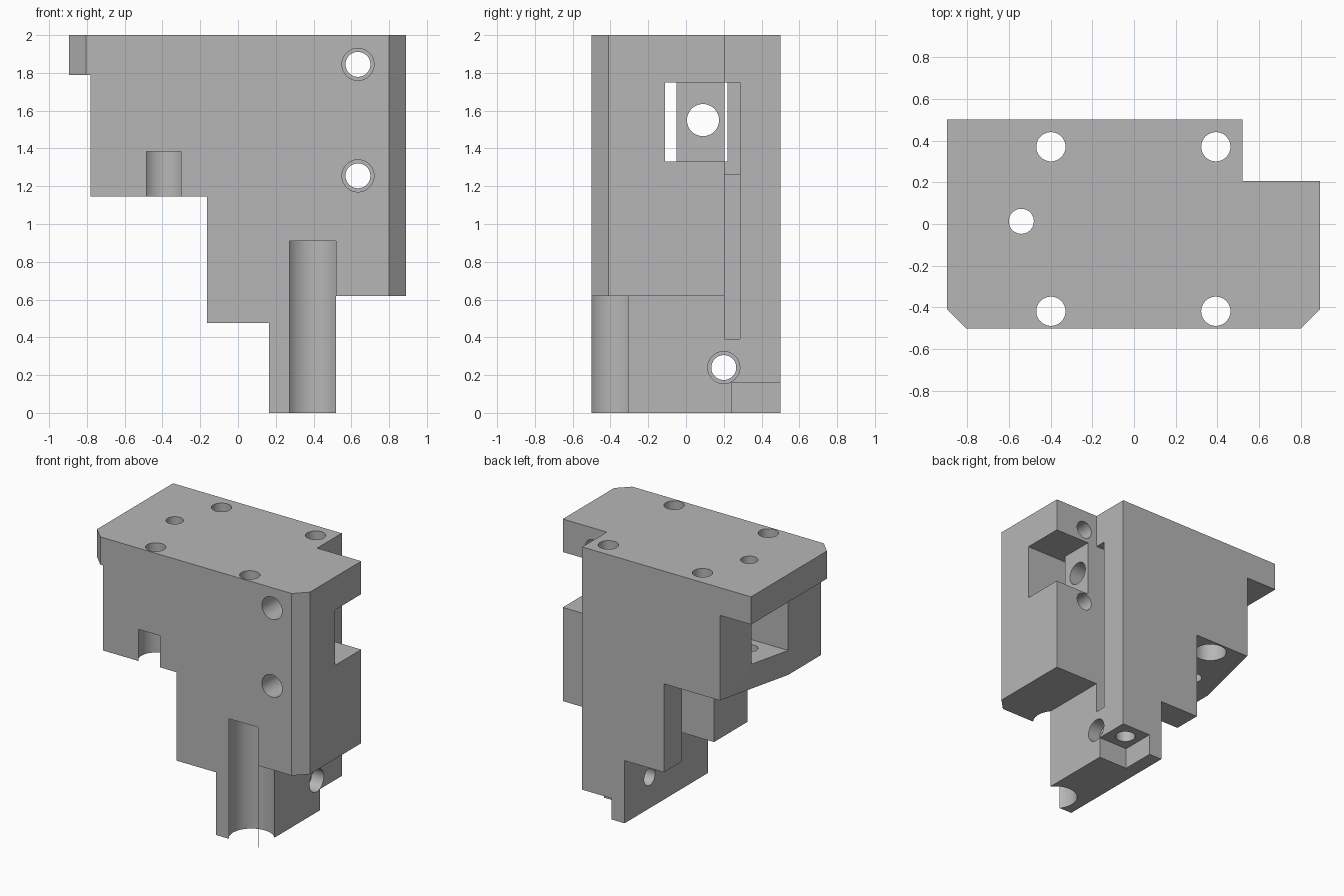
import bpy, bmesh, math
from mathutils import Matrix

cube = bpy.data.objects.get("Cube")
if cube:
    bpy.data.objects.remove(cube, do_unlink=True)

grey = bpy.data.materials.new("machined grey")
grey.use_nodes = True
colour = (0.47, 0.47, 0.47, 1)
grey.diffuse_color = colour
grey.node_tree.nodes["Principled BSDF"].inputs["Base Color"].default_value = colour


def add_object(name, bm):
    bmesh.ops.recalc_face_normals(bm, faces=bm.faces)
    mesh = bpy.data.meshes.new(name)
    bm.to_mesh(mesh)
    bm.free()
    mesh.materials.append(grey)
    obj = bpy.data.objects.new(name, mesh)
    bpy.context.collection.objects.link(obj)
    return obj


def prism(name, points, low, high, axis="z"):
    """Extrude a plan outline along z, or a front outline along y."""
    bm = bmesh.new()
    place = (lambda a, b, d: (a, b, d)) if axis == "z" else (lambda a, b, d: (a, d, b))
    bottom = [bm.verts.new(place(a, b, low)) for a, b in points]
    top = [bm.verts.new(place(a, b, high)) for a, b in points]
    bm.faces.new(bottom)
    bm.faces.new(top)
    for i in range(len(points)):
        j = (i + 1) % len(points)
        bm.faces.new((bottom[i], bottom[j], top[j], top[i]))
    return add_object(name, bm)


def box(name, x, y, z):
    return prism(name, [(x[0], y[0]), (x[1], y[0]), (x[1], y[1]), (x[0], y[1])], *z)


def rod(name, axis, a, b, radius, low, high):
    """Cylinder along an axis; a and b are the other two coordinates in order."""
    mid = (low + high) / 2
    spot = {"x": (mid, a, b), "y": (a, mid, b), "z": (a, b, mid)}[axis]
    turn = {"x": Matrix.Rotation(math.pi / 2, 4, "Y"),
            "y": Matrix.Rotation(math.pi / 2, 4, "X"),
            "z": Matrix.Identity(4)}[axis]
    bm = bmesh.new()
    bmesh.ops.create_cone(bm, cap_ends=True, segments=48, radius1=radius, radius2=radius,
                          depth=high - low, matrix=Matrix.Translation(spot) @ turn)
    return add_object(name, bm)


# Stepped block, cut from its front outline
block = prism("mounting_block", [
    (-.895, 2), (-.895, 1.79), (-.78, 1.79), (-.78, 1.145), (-.165, 1.145), (-.165, .475),
    (.165, .475), (.165, 0), (.52, 0), (.52, .62), (.89, .62), (.89, 2)], -.5, .5, "y")

cutters = [
    # Outer shape: rear corner, front chamfers, slanted left wall, foot notch
    box("rear_corner", (.52, 1), (.205, .7), (-.1, 2.1)),
    prism("right_chamfer", [(.70, -.6), (1, -.6), (1, -.3)], -.1, 2.1),
    prism("left_chamfer", [(-.705, -.6), (-1.005, -.6), (-1.005, -.3)], -.1, 2.1),
    prism("slanted_wall", [(-.611, .6), (-.95, .6), (-.95, -.11), (-.78, -.11)], 1, 1.79),
    box("foot_notch", (.275, .7), (.24, .7), (-.1, .16)),
    # Window through the block, leaving a web inside
    box("left_window", (-1, .45), (-.11, .22), (1.33, 1.75)),
    box("web_gap", (.4, .65), (-.11, -.05), (1.33, 1.75)),
    box("right_window", (.6, 1), (-.11, .3), (1.33, 1.75)),
    rod("web_bore", "x", .09, 1.55, .085, .3, .7),
    # Side groove and lower slot
    box("upper_groove", (.3, .6), (.205, .285), (1.265, 1.75)),
    box("lower_groove", (.42, .6), (.205, .285), (.39, 1.3)),
    box("lower_slot", (-.3, .165), (-.1, .285), (.4, 1.144)),
    # Rounded reliefs under the vertical holes
    rod("tall_relief", "z", .396, -.403, .157, -.1, .91),
    rod("front_relief", "z", -.394, -.418, .123, 1, 1.385),
    rod("rear_relief", "z", -.398, .37, .115, 1, 1.385),
    # Small vertical hole and cross hole in the leg
    rod("pin_hole", "z", -.54, .013, .06, .9, 2.1),
    rod("leg_hole", "x", .2, .24, .066, 0, .7),
    rod("leg_hole_recess", "x", .2, .24, .085, .42, .7),
]
# Four vertical bolt holes
for x in (-.398, .392):
    for y in (-.418, .37):
        cutters.append(rod("bolt_hole", "z", x, y, .07, -.1, 2.1))
# Two stepped holes through the front
for z in (1.255, 1.845):
    cutters.append(rod("front_hole", "y", .635, z, .066, -.6, .4))
    cutters.append(rod("front_hole_recess", "y", .635, z, .085, -.6, -.15))

for cutter in cutters:
    cutter.hide_render = True
    cut = block.modifiers.new(cutter.name, "BOOLEAN")
    cut.operation = "DIFFERENCE"
    cut.solver = "EXACT"
    cut.object = cutter

# Bake the cuts and drop the cutters
bpy.context.view_layer.update()
graph = bpy.context.evaluated_depsgraph_get()
finished = bpy.data.meshes.new_from_object(block.evaluated_get(graph))
block.modifiers.clear()
block.data = finished
for cutter in cutters:
    bpy.data.objects.remove(cutter, do_unlink=True)

bpy.ops.object.select_all(action="DESELECT")
block.select_set(True)
bpy.context.view_layer.objects.active = block
bpy.ops.object.shade_smooth_by_angle(angle=math.radians(30))
